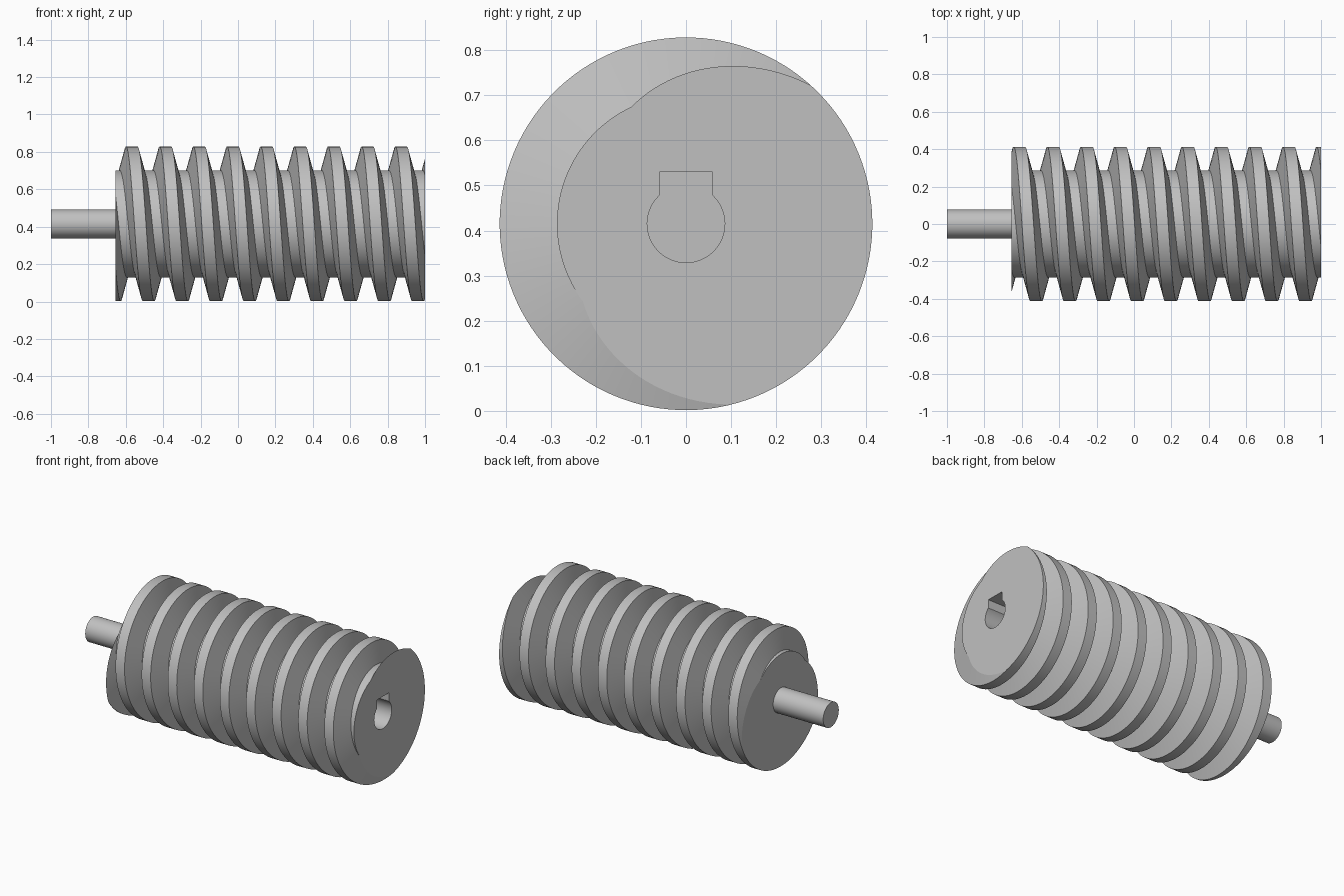
import bpy, bmesh, math

if "Cube" in bpy.data.objects:
    bpy.data.objects.remove(bpy.data.objects["Cube"], do_unlink=True)

AXIS_Z = 0.415
OUTER, ROOT = 0.413, 0.286
PITCH, CREST, FLANK = 0.18, 0.062, 0.0335
X_MIN, X_MAX = -0.655, 1.0
STEPS = 120                       # segments per turn

steel = bpy.data.materials.new("grey_steel")
steel.use_nodes = True
colour = (0.53, 0.53, 0.53, 1)
steel.diffuse_color = colour
steel.node_tree.nodes["Principled BSDF"].inputs["Base Color"].default_value = colour


def make_object(name, bm):
    bmesh.ops.recalc_face_normals(bm, faces=bm.faces)
    mesh = bpy.data.meshes.new(name)
    bm.to_mesh(mesh)
    bm.free()
    mesh.materials.append(steel)
    obj = bpy.data.objects.new(name, mesh)
    obj.location.z = AXIS_Z
    bpy.context.collection.objects.link(obj)
    return obj


def select_only(obj):
    bpy.ops.object.select_all(action='DESELECT')
    obj.select_set(True)
    bpy.context.view_layer.objects.active = obj


def extrude_along_x(name, outline, x0, x1):
    """Prism from a (y, z) outline."""
    bm = bmesh.new()
    face = bm.faces.new([bm.verts.new((x0, y, z)) for y, z in outline])
    extruded = bmesh.ops.extrude_face_region(bm, geom=[face])["geom"]
    moved = [v for v in extruded if isinstance(v, bmesh.types.BMVert)]
    bmesh.ops.translate(bm, vec=(x1 - x0, 0, 0), verts=moved)
    return make_object(name, bm)


def arc(radius, start, end, count):
    angles = [math.radians(start + (end - start) * i / count) for i in range(count + 1)]
    return [(radius * math.cos(a), radius * math.sin(a)) for a in angles]


# Worm thread: a trapezoid tooth swept along a helix, then trimmed flat at both ends
tooth = [(-CREST / 2, OUTER), (CREST / 2, OUTER),
         (CREST / 2 + FLANK, ROOT), (PITCH - CREST / 2 - FLANK, ROOT)]
turns = math.ceil((X_MAX - X_MIN) / PITCH) + 4
first_x = X_MAX - (turns - 2) * PITCH
phase = math.radians(-14)

bm = bmesh.new()
rows = []
for k in range(turns * STEPS + 1):
    a = phase + math.tau * k / STEPS
    x = first_x + PITCH * k / STEPS
    rows.append([bm.verts.new((x + dx, r * math.cos(a), r * math.sin(a))) for dx, r in tooth])
for k in range((turns - 1) * STEPS):
    here = rows[k] + [rows[k + STEPS][0]]
    after = rows[k + 1] + [rows[k + 1 + STEPS][0]]
    for p in range(len(tooth)):
        bm.faces.new((here[p], here[p + 1], after[p + 1], after[p]))
for x, side in ((X_MIN, -1), (X_MAX, 1)):
    bmesh.ops.bisect_plane(bm, geom=bm.verts[:] + bm.edges[:] + bm.faces[:],
                           plane_co=(x, 0, 0), plane_no=(side, 0, 0), clear_outer=True)
bmesh.ops.remove_doubles(bm, verts=bm.verts, dist=0.00001)
bmesh.ops.holes_fill(bm, edges=[e for e in bm.edges if e.is_boundary], sides=0)
worm = make_object("worm_thread", bm)

# Keyed bore in the right end
bore_radius, key_half, key_top = 0.086, 0.059, 0.115
gap = math.degrees(math.asin(key_half / bore_radius))
keyhole = arc(bore_radius, 90 + gap, 450 - gap, 48) + [(key_half, key_top), (-key_half, key_top)]
cutter = extrude_along_x("bore_cutter", keyhole, X_MAX - 0.35, X_MAX + 0.1)
cutter.hide_render = True
cut = worm.modifiers.new("bore", 'BOOLEAN')
cut.operation = 'DIFFERENCE'
cut.solver = 'EXACT'
cut.object = cutter
select_only(worm)
bpy.ops.object.modifier_apply(modifier=cut.name)
bpy.data.objects.remove(cutter, do_unlink=True)

# Plain shaft on the left end
shaft = extrude_along_x("shaft", arc(0.077, 0, 354, 59), -1.0, X_MIN + 0.02)

for obj in (worm, shaft):
    select_only(obj)
    bpy.ops.object.shade_smooth_by_angle(angle=math.radians(12))
